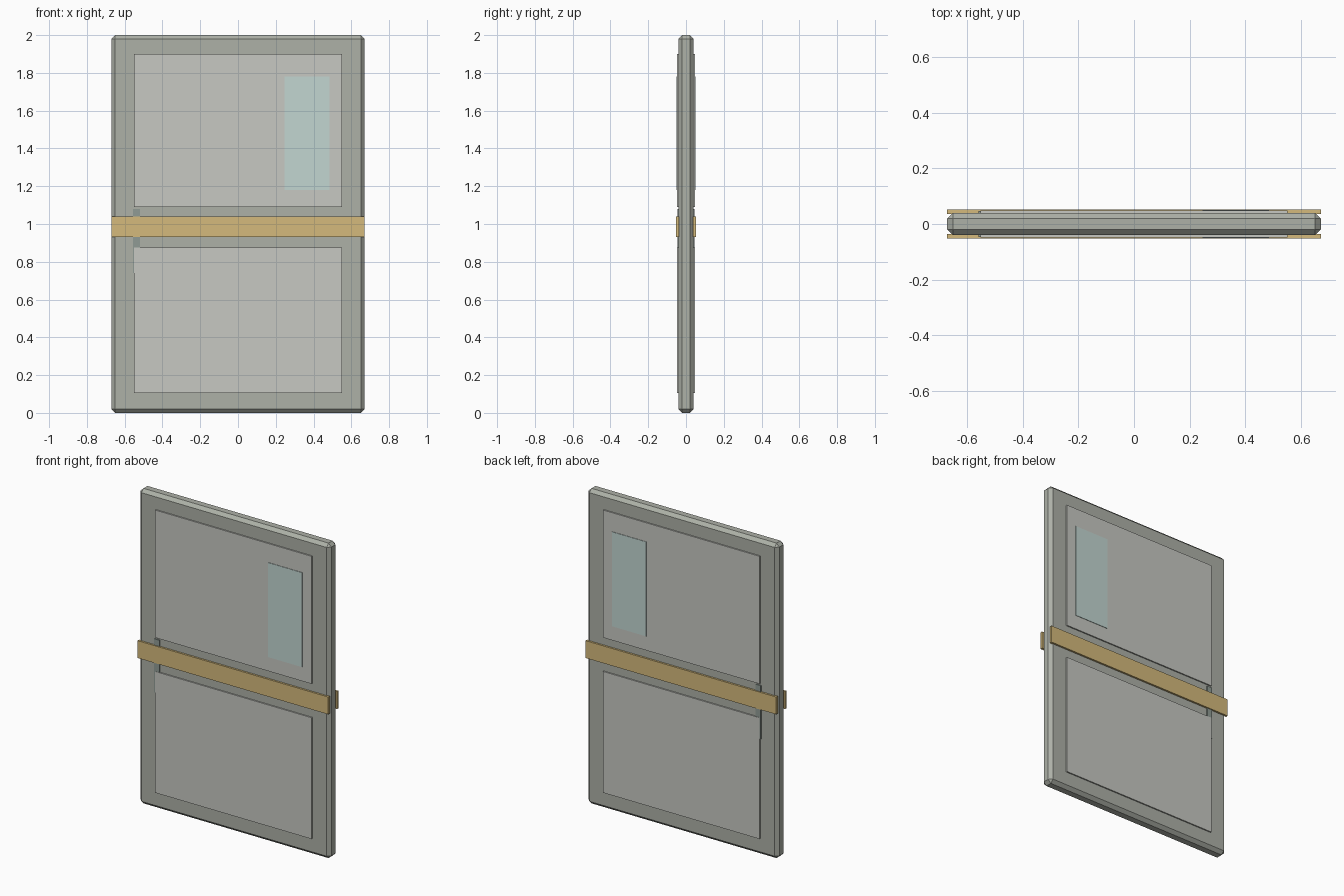
import bpy

if "Cube" in bpy.data.objects:
    bpy.data.objects.remove(bpy.data.objects["Cube"])


def material(name, rgb):
    m = bpy.data.materials.new(name)
    m.diffuse_color = (*rgb, 1)
    m.use_nodes = True
    m.node_tree.nodes["Principled BSDF"].inputs["Base Color"].default_value = m.diffuse_color
    return m


FRAME = material("frame_grey", (0.42, 0.44, 0.39))
PANEL = material("panel_grey", (0.57, 0.58, 0.54))
BAND = material("band_gold", (0.66, 0.49, 0.2))
GLASS = material("pale_glass", (0.54, 0.67, 0.64))
HANDLE = material("handle_grey", (0.28, 0.33, 0.3))


def box(name, x, y, z, mat):
    """Box from (min, max) ranges on each axis."""
    ranges = (x, y, z)
    bpy.ops.mesh.primitive_cube_add(size=1, location=[(a + b) / 2 for a, b in ranges])
    ob = bpy.context.object
    ob.name = name
    ob.scale = [b - a for a, b in ranges]
    bpy.ops.object.transform_apply(location=False, rotation=False, scale=True)
    ob.data.materials.append(mat)
    return ob


# Chamfered door slab
slab = box("door_slab", (-0.67, 0.67), (-0.04, 0.04), (0, 2), FRAME)
bevel = slab.modifiers.new("chamfer", "BEVEL")
bevel.width = 0.02
bevel.segments = 1

# Raised details repeated on the front and back faces
details = [
    ("upper_panel", (-0.55, 0.55), (0.03, 0.048), (1.09, 1.9), PANEL),
    ("lower_panel", (-0.55, 0.55), (0.03, 0.048), (0.105, 0.875), PANEL),
    ("window", (0.245, 0.485), (0.04, 0.051), (1.18, 1.78), GLASS),
    ("handle", (-0.557, -0.52), (0.03, 0.046), (0.74, 1.08), HANDLE),
    ("cross_band", (-0.67, 0.67), (0.036, 0.052), (0.93, 1.04), BAND),
]
for name, x, (y0, y1), z, mat in details:
    box("front_" + name, x, (-y1, -y0), z, mat)
    box("back_" + name, x, (y0, y1), z, mat)
